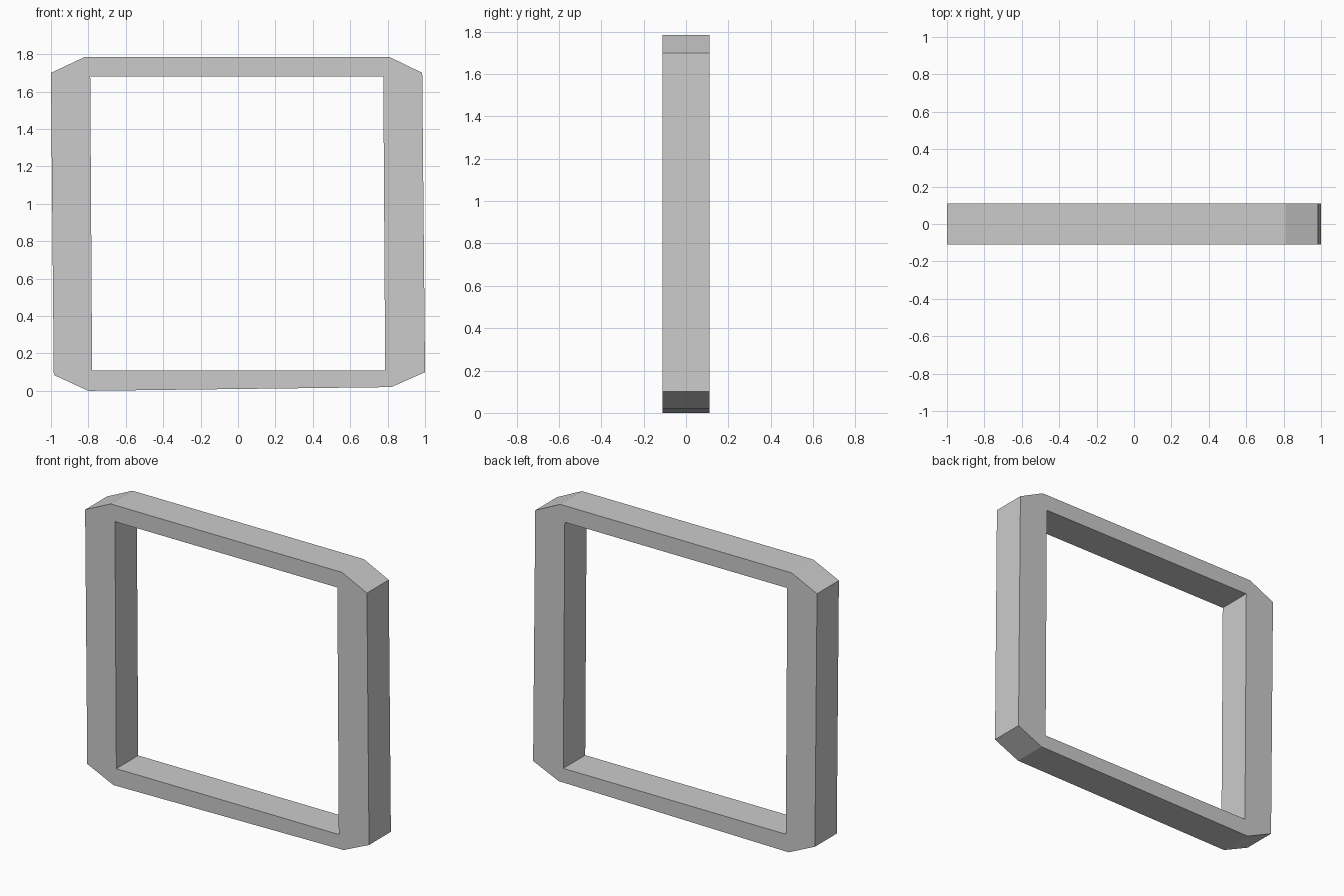
import bpy
import bmesh

if "Cube" in bpy.data.objects:
    bpy.data.objects.remove(bpy.data.objects["Cube"])

HALF_DEPTH = 0.11

# Outer outline with chamfered corners (two points per corner), clockwise from top left
outer = [(-1.0, 1.70), (-0.82, 1.785), (0.81, 1.785), (0.985, 1.70),
         (1.0, 0.10), (0.82, 0.02), (-0.80, 0.0), (-0.985, 0.085)]
# Rectangular opening, one point per corner
inner = [(-0.79, 1.68), (0.777, 1.68), (0.787, 0.11), (-0.78, 0.11)]

bm = bmesh.new()


def ring(points, y):
    return [bm.verts.new((x, y, z)) for x, z in points]


def wall(a, b):
    n = len(a)
    for i in range(n):
        j = (i + 1) % n
        bm.faces.new((a[i], a[j], b[j], b[i]))


# Front and back faces: a triangle at each corner and a quad along each bar
rings = []
for y in (-HALF_DEPTH, HALF_DEPTH):
    o, n = ring(outer, y), ring(inner, y)
    rings.append((o, n))
    for i in range(4):
        j = (i + 1) % 4
        bm.faces.new((n[i], o[2 * i], o[2 * i + 1]))
        bm.faces.new((n[i], o[2 * i + 1], o[2 * j], n[j]))

# Outer rim and inside of the opening
wall(rings[0][0], rings[1][0])
wall(rings[0][1], rings[1][1])

bmesh.ops.recalc_face_normals(bm, faces=bm.faces)
mesh = bpy.data.meshes.new("window_frame")
bm.to_mesh(mesh)
bm.free()
frame = bpy.data.objects.new("window_frame", mesh)
bpy.context.collection.objects.link(frame)
